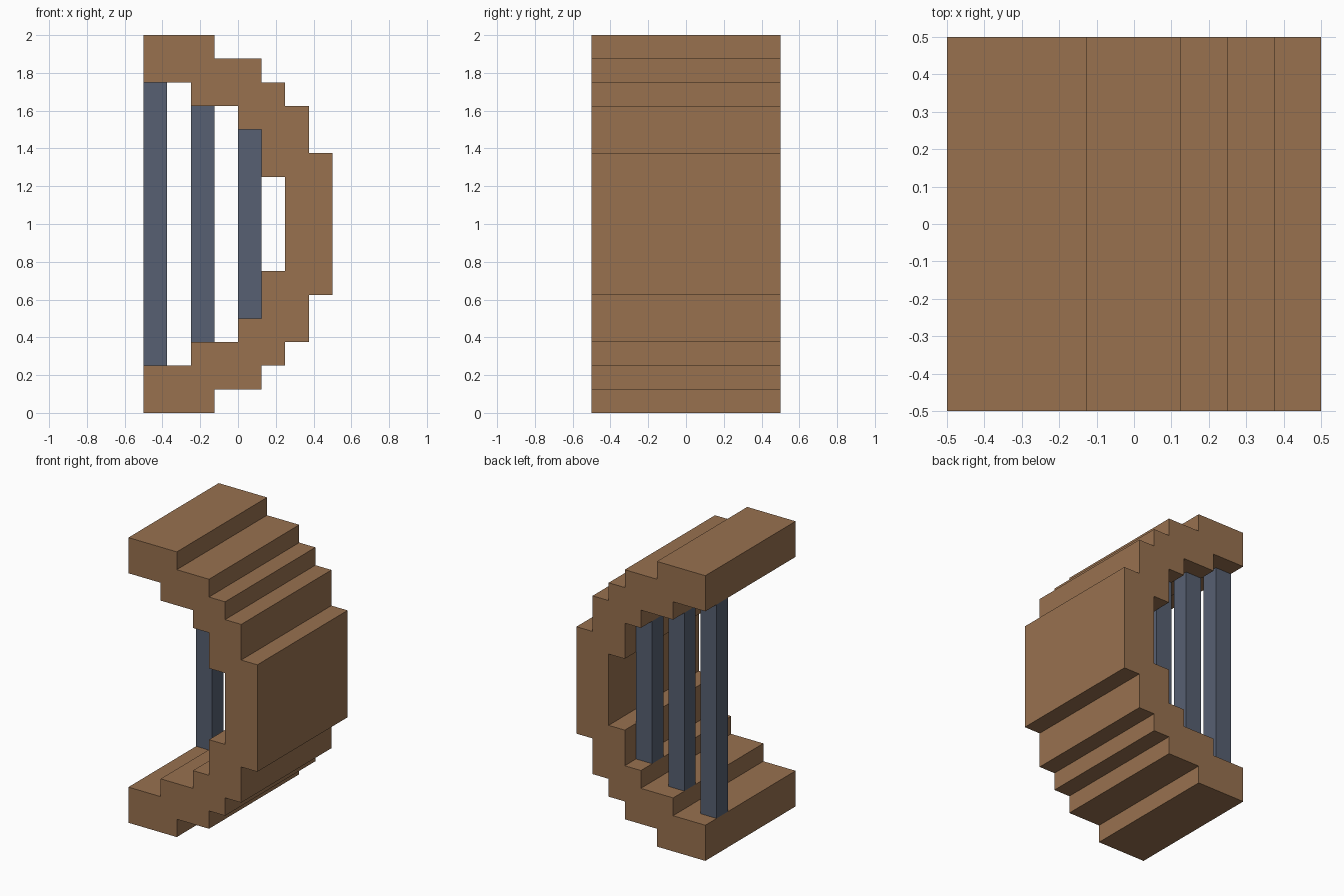
import bpy
import bmesh

cube = bpy.data.objects.get("Cube")
if cube:
    bpy.data.objects.remove(cube, do_unlink=True)


def make_material(name, rgb):
    mat = bpy.data.materials.new(name)
    mat.use_nodes = True
    mat.diffuse_color = (*rgb, 1)
    bsdf = next(n for n in mat.node_tree.nodes if n.type == 'BSDF_PRINCIPLED')
    bsdf.inputs["Base Color"].default_value = (*rgb, 1)
    return mat


def extrude_profile(name, points, y0, y1, mat):
    """Extrude an x-z outline from y0 to y1."""
    bm = bmesh.new()
    face = bm.faces.new([bm.verts.new((x, y0, z)) for x, z in points])
    ext = bmesh.ops.extrude_face_region(bm, geom=[face])
    verts = [g for g in ext["geom"] if isinstance(g, bmesh.types.BMVert)]
    bmesh.ops.translate(bm, verts=verts, vec=(0, y1 - y0, 0))
    bmesh.ops.recalc_face_normals(bm, faces=bm.faces)
    mesh = bpy.data.meshes.new(name)
    bm.to_mesh(mesh)
    bm.free()
    mesh.materials.append(mat)
    obj = bpy.data.objects.new(name, mesh)
    bpy.context.collection.objects.link(obj)
    return obj


def mirrored(points):
    """Reflect an outline half about z = 1, in reverse order."""
    return [(x, 2 - z) for x, z in reversed(points)]


wood = make_material("warm brown wood", (0.314, 0.165, 0.078))
steel = make_material("blue grey metal", (0.095, 0.117, 0.168))

# Stepped arch shell: upper halves of the outer and inner outlines
outer = [(-0.5, 2), (-0.125, 2), (-0.125, 1.875), (0.125, 1.875),
         (0.125, 1.75), (0.25, 1.75), (0.25, 1.625), (0.375, 1.625),
         (0.375, 1.375), (0.5, 1.375)]
inner = [(0.25, 1.25), (0.125, 1.25), (0.125, 1.5), (0, 1.5),
         (0, 1.625), (-0.25, 1.625), (-0.25, 1.75), (-0.5, 1.75)]
extrude_profile("stepped_shell", outer + mirrored(outer) + mirrored(inner) + inner,
                -0.5, 0.5, wood)

# Upright bars between the upper and lower steps, near the back
for i, (x, z) in enumerate([(-0.5, 0.25), (-0.25, 0.375), (0, 0.5)]):
    extrude_profile(f"upright_bar_{i + 1}",
                    [(x, z), (x + 0.125, z), (x + 0.125, 2 - z), (x, 2 - z)],
                    0.25, 0.375, steel)
